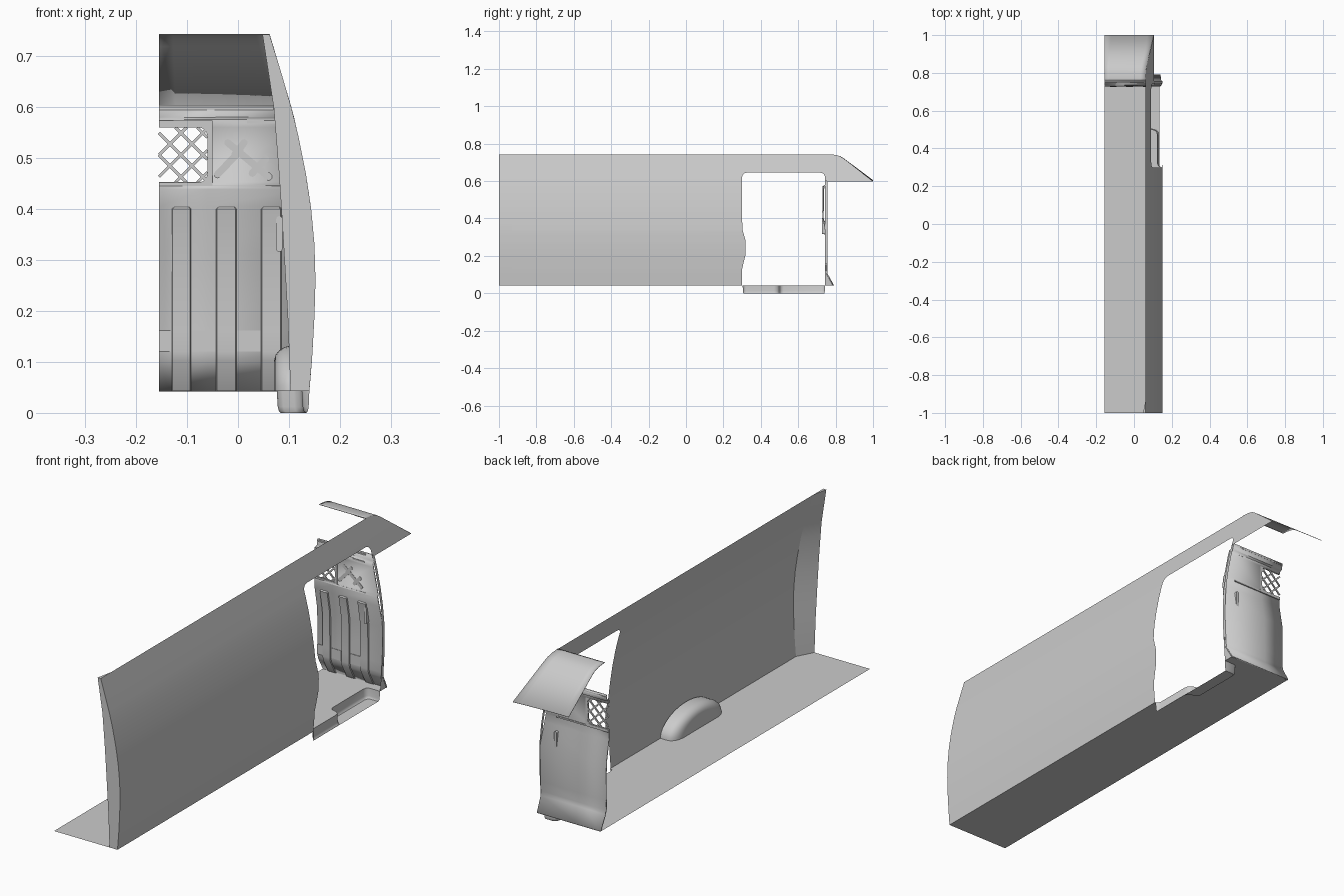
import bpy, bmesh, math

if "Cube" in bpy.data.objects:
    bpy.data.objects.remove(bpy.data.objects["Cube"])

FLOOR = 0.043
LEFT = -0.155
SKIN = [(.14, .043), (.1455, .11), (.150, .19), (.152, .26), (.150, .33), (.1435, .40),
        (.133, .47), (.118, .545), (.105, .598), (.084, .67), (.062, .742)]


def lerp_table(table, v, key, out):
    for a, b in zip(table, table[1:]):
        if min(a[key], b[key]) - 1e-6 <= v <= max(a[key], b[key]) + 1e-6:
            t = (v - a[key]) / (b[key] - a[key])
            return a[out] + t * (b[out] - a[out])
    return table[-1][out] if v > table[0][key] else table[0][out]


def skin_x(z):
    return lerp_table(SKIN, z, 1, 0)


def build(name, verts, faces, thick=0, smooth=25):
    me = bpy.data.meshes.new(name)
    me.from_pydata(verts, [], faces)
    bm = bmesh.new()
    bm.from_mesh(me)
    bmesh.ops.remove_doubles(bm, verts=bm.verts, dist=1e-5)
    bmesh.ops.dissolve_degenerate(bm, edges=bm.edges, dist=1e-5)
    bmesh.ops.recalc_face_normals(bm, faces=bm.faces)
    bm.to_mesh(me)
    bm.free()
    ob = bpy.data.objects.new(name, me)
    bpy.context.collection.objects.link(ob)
    if thick:
        m = ob.modifiers.new("thickness", 'SOLIDIFY')
        m.thickness, m.offset = thick, 0
    bpy.ops.object.select_all(action='DESELECT')
    ob.select_set(True)
    bpy.context.view_layer.objects.active = ob
    bpy.ops.object.shade_smooth_by_angle(angle=math.radians(smooth))
    return ob


def loft(name, rows, closed=False, caps=False, **kw):
    n = len(rows[0])
    verts = [p for r in rows for p in r]
    faces = []
    for i in range(len(rows) - 1):
        for j in range(n if closed else n - 1):
            k = (j + 1) % n
            faces.append((i * n + j, i * n + k, (i + 1) * n + k, (i + 1) * n + j))
    if caps:
        faces += [tuple(range(n)), tuple((len(rows) - 1) * n + j for j in range(n))]
    return build(name, verts, faces, **kw)


# Side skin: rows in z, with the sliding door opening left out
NOSE = [(1.0, .598), (.845, .718), (.825, .731), (.80, .739), (.77, .742)]
REAR = [(.30, .043), (.30, .13), (.312, .18), (.319, .21), (.319, .28), (.302, .34), (.30, .40), (.30, .742)]
TOP, R = .645, .025


def corner(z):
    d = max(0, z - (TOP - R))
    return R - math.sqrt(max(0, R * R - d * d))


def side_strip(name, zs, y0, y1):
    loft(name, [[(skin_x(z), y0(z) + (y1(z) - y0(z)) * t / 4, z) for t in range(5)] for z in zs])


low = sorted({FLOOR, .10, .13, .15, .18, .21, .28, .31, .34, .598, .62, .627, .634, .639, .643, TOP}
             | {p[1] for p in SKIN if p[1] < TOP})
high = [TOP, .67, .695, .718, .731, .739, .742]
nose = lambda z: lerp_table(NOSE, z, 1, 0)
side_strip("side_panel_rear", low, lambda z: -1, lambda z: lerp_table(REAR, z, 1, 0) + corner(z))
side_strip("side_panel_top", high, lambda z: -1, nose)
side_strip("door_front_pillar", [z for z in low if z <= .598],
           lambda z: .743, lambda z: .757 + max(0, (.10 - z) / .057) * .033)
side_strip("cab_side", [z for z in low if z >= .598], lambda z: .743 - corner(z), nose)

# Rear pillar: triangular column against the skin
INNER = [(.103, .043), (.098, .18), (.090, .32), (.082, .45), (.070, .60), (.048, .742)]
loft("rear_pillar", [[(lerp_table(INNER, z, 1, 0), -1, z), (skin_x(z), -1, z), (skin_x(z), -.93, z)]
                     for z in [p[1] for p in SKIN]], closed=True, caps=True)

# Cab roof and sloping front panel
cab = [(.76, .742)] + [(y, z) for y, z in reversed(NOSE)]
loft("cab_roof", [[(LEFT + (skin_x(z) - LEFT) * t / 8, y, z + .006 * (1 - (t / 8) ** 2) * max(0, (y - .8) / .2))
                   for t in range(9)] for y, z in cab], thick=.002)

# Door step well, sunk below the floor
WELL = [(.14, .303), (.129, .308), (.125, .32), (.125, .47), (.120, .488), (.109, .497), (.087, .503),
        (.079, .51), (.076, .522), (.076, .722), (.080, .736), (.09, .743), (.14, .743)]


def well_ring(d, z):
    return [(min(x + d, .14 - d * .7), .523 + (y - .523) * (1 - d * 2.2), z) for x, y in WELL]


loft("step_well_wall", [well_ring(0, FLOOR), well_ring(.002, .012), well_ring(.004, .004), well_ring(.008, 0)],
     smooth=50)
build("step_well_base", well_ring(.008, 0), [tuple(range(len(WELL)))])

# Floor, notched around the step well
outline = [(LEFT, -1), (.14, -1)] + WELL + [(.14, .79), (LEFT, .79)]
build("cargo_floor", [(x, y, FLOOR) for x, y in outline], [tuple(range(len(outline)))])

# Wheel arch on the inside of the wall
arcs = [(.14, 1), (.104, 1), (.092, .97), (.081, .90), (.074, .80), (.071, .68)]
loft("wheel_arch", [[(x, -.2 + .17 * s * math.cos(math.pi * i / 24),
                      FLOOR + .089 * s * math.sin(math.pi * i / 24)) for i in range(25)]
                    for x, s in arcs], caps=True, smooth=40)

# Bulkhead sheet with a window opening
BULK = [(.788, .043), (.755, .102), (.752, .12), (.752, .16), (.750, .312), (.733, .405), (.731, .44),
        (.736, .452), (.736, .56), (.738, .574), (.748, .578), (.752, .603)]
WIN = (LEFT, -.06, .452, .56)
verts, faces = [], []
for y, z in BULK:
    verts += [(LEFT, y, z), (WIN[1], y, z), (skin_x(z), y, z)]
for i in range(len(BULK) - 1):
    for j in range(2):
        if not (j == 0 and abs(BULK[i][1] - WIN[2]) < 1e-6):
            faces.append((i * 3 + j, i * 3 + j + 1, i * 3 + j + 4, i * 3 + j + 3))
build("bulkhead", verts, faces, thick=.006)


def plate(name, pts, y0, y1):
    loft(name, [[(x, y, z) for x, z in pts] for y in (y0, y1)], closed=True, caps=True)


def bar(name, a, b, w, y0=.730, y1=.739, rounded=False):
    ang = math.atan2(b[1] - a[1], b[0] - a[0])
    steps = [math.pi * i / 8 for i in range(9)] if rounded else [0, math.pi]
    pts = [(c[0] + w / 2 * math.cos(ang + o + s), c[1] + w / 2 * math.sin(ang + o + s))
           for c, o in ((b, -math.pi / 2), (a, math.pi / 2)) for s in steps]
    plate(name, pts, y0, y1)


# Window frame, corner fillets and diagonal grille
bar("window_frame_bottom", (LEFT, .446), (-.05, .446), .012)
bar("window_frame_top", (LEFT, .567), (-.05, .567), .014)
bar("window_frame_side", (-.055, .44), (-.055, .574), .010)
for name, z, s in (("window_corner_low", WIN[2], 1), ("window_corner_high", WIN[3], -1)):
    r = .018
    arc = [(WIN[1] - r + r * math.sin(i * math.pi / 12), z + s * (r - r * math.cos(i * math.pi / 12)))
           for i in range(7)]
    plate(name, [(WIN[1], z)] + arc[::-1], .732, .739)
for s in (1, -1):
    for k in range(-4, 6):
        c = -.112 + k * .043
        ends = [(c + s * (z - .506), z) for z in (WIN[2], WIN[3])]
        (xa, za), (xb, zb) = sorted(ends)
        lo, hi = max(xa, WIN[0]), min(xb, WIN[1])
        if hi - lo > .012:
            f = lambda x: za + (x - xa) / (xb - xa) * (zb - za)
            bar("grille_bar", (lo, f(lo)), (hi, f(hi)), .006, .733, .738)

# Raised vertical ribs following the bulkhead profile
rib_path = [p for p in BULK if p[1] < .40] + [(.7338, .400), (.733, .406)]
for x0, x1 in ((-.131, -.091), (-.044, -.002), (.044, .086)):
    rows = []
    for i, (y, z) in enumerate(rib_path):
        h = .001 if i == len(rib_path) - 1 else .008
        e = .005 if i == len(rib_path) - 1 else 0
        rows.append([(x0 + e, y, z), (x0 + .003 + e, y - h, z), (x1 - .003 - e, y - h, z), (x1 - e, y, z)])
    loft("bulkhead_rib", rows)

# Cross ledges, upper trim and the crossed stiffener ribs
for x0, x1 in ((LEFT, -.131), (-.091, -.044), (-.002, .044)):
    plate("bulkhead_kick_pad", [(x0, .12), (x1, .12), (x1, .162), (x0, .162)], .747, .754)
bar("bulkhead_ledge", (-.05, .443), (.084, .443), .006)
bar("upper_trim", (.018, .571), (.074, .571), .006, .733, .74)
bar("top_flange", (LEFT, .597), (.07, .597), .006, .746, .754)
for a, b in (((-.04, .468), (.004, .514)), ((-.02, .530), (.06, .463)), ((-.006, .507), (.012, .53)),
             ((.028, .470), (.054, .498))):
    bar("stiffener_rib", a, b, .014, .7315, .738, True)

# Grab handle beside the door
bar("grab_handle", (.081, .322), (.081, .38), .012, .728, .752, True)
